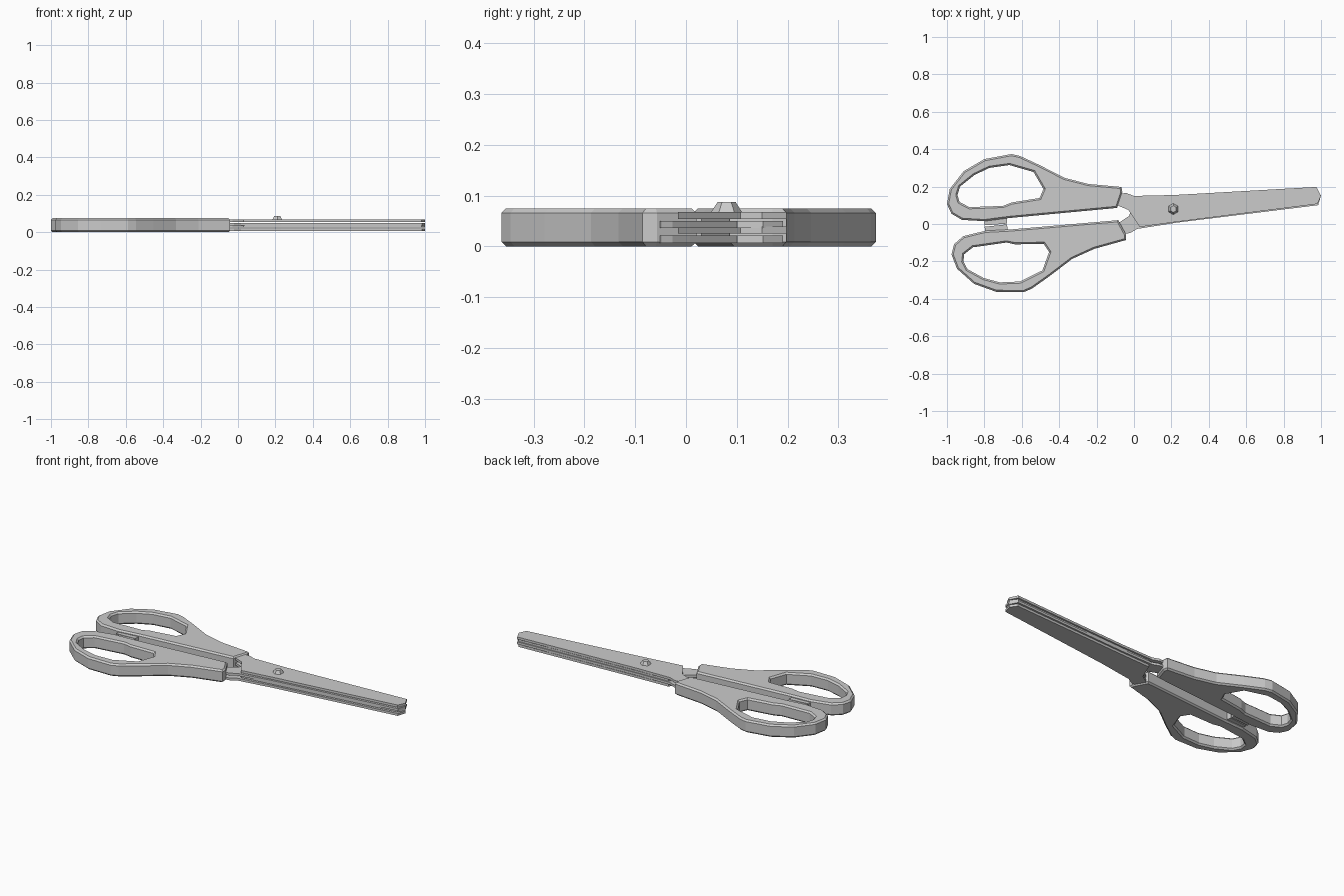
import bpy, bmesh, math
from mathutils import Matrix, Vector

cube = bpy.data.objects.get("Cube")
if cube:
    bpy.data.objects.remove(cube)

grey = bpy.data.materials.new("plain grey")
grey.use_nodes = True
grey.diffuse_color = (0.6, 0.6, 0.6, 1)
grey.node_tree.nodes["Principled BSDF"].inputs["Base Color"].default_value = (0.6, 0.6, 0.6, 1)

# The second half is the first one turned over about the closed blade axis
PIVOT = Vector((0.21, 0.08, 0.0405))
AXIS = Vector((1, 0.09, 0))
TURN = (Matrix.Translation(PIVOT) @ Matrix.Rotation(math.pi, 4, AXIS)
        @ Matrix.Translation(-PIVOT))


def slab(name, loops, low, high, bevel=0.0):
    """Flat plate from an outline and optional holes, with chamfered rims."""
    curve = bpy.data.curves.new(name, 'CURVE')
    curve.dimensions = '2D'
    curve.fill_mode = 'BOTH'
    curve.extrude = (high - low) / 2 - bevel
    curve.bevel_depth = bevel
    curve.bevel_resolution = 0
    curve.offset = -bevel
    for loop in loops:
        spline = curve.splines.new('POLY')
        spline.points.add(len(loop) - 1)
        spline.use_cyclic_u = True
        for point, (x, y) in zip(spline.points, loop):
            point.co = (x, y, 0, 1)
    temp = bpy.data.objects.new(name + "_curve", curve)
    bpy.context.collection.objects.link(temp)
    mesh = bpy.data.meshes.new_from_object(
        temp.evaluated_get(bpy.context.evaluated_depsgraph_get()))
    bpy.data.objects.remove(temp)
    mesh.transform(Matrix.Translation((0, 0, (low + high) / 2)))
    bm = bmesh.new()
    bm.from_mesh(mesh)
    bmesh.ops.remove_doubles(bm, verts=bm.verts, dist=0.0002)
    bmesh.ops.recalc_face_normals(bm, faces=bm.faces)
    for face in bm.faces:
        face.smooth = False
    bm.to_mesh(mesh)
    bm.free()
    return add(name, mesh)


def add(name, mesh):
    mesh.materials.clear()
    mesh.materials.append(grey)
    obj = bpy.data.objects.new(name, mesh)
    bpy.context.collection.objects.link(obj)
    return obj


# Outlines of one half
grip = [(-1, .107), (-.985, .187), (-.91, .283), (-.8, .347), (-.655, .374),
        (-.61, .364), (-.505, .315), (-.37, .246), (-.243, .214), (-.067, .198),
        (-.062, .17), (-.09, .086), (-.666, .032), (-.8, .015), (-.92, .022),
        (-.976, .055)]
finger_hole = [(-.944, .155), (-.93, .2), (-.853, .262), (-.773, .3),
               (-.666, .315), (-.537, .278), (-.484, .187), (-.505, .139),
               (-.655, .115), (-.7, .097), (-.88, .09), (-.933, .118)]
blade = [(-.15, .16), (-.04, .165), (0, .15), (.217, .155), (.976, .198),
         (1, .15), (.98, .107), (.217, .01), (.03, -.016), (-.03, .075),
         (-.09, .1), (-.15, .1)]
stop = [(-.8, -.007), (-.8, .05), (-.68, .05), (-.68, .002)]

half = [
    slab("handle", [grip, finger_hole], 0.003, 0.078, 0.009),
    slab("blade_outer_plate", [blade], 0.057, 0.071),
    slab("blade_inner_plate", [blade], 0.028, 0.042),
    slab("handle_stop", [stop], 0.016, 0.065),
]
for part in half:
    other = add("turned_" + part.name, part.data.copy())
    other.data.transform(TURN)

# Pivot screw: low six-sided domed head
bm = bmesh.new()
bmesh.ops.create_cone(bm, cap_ends=True, segments=6, radius1=0.032,
                      radius2=0.018, depth=0.022,
                      matrix=Matrix.Translation((PIVOT.x, PIVOT.y, 0.079)))
mesh = bpy.data.meshes.new("pivot_screw")
bm.to_mesh(mesh)
bm.free()
add("pivot_screw", mesh)

# Rest the model on the ground
objects = [o for o in bpy.context.collection.objects if o.type == 'MESH' and grey.name in o.data.materials]
lowest = min(v.co.z for o in objects for v in o.data.vertices)
for o in objects:
    o.data.transform(Matrix.Translation((0, 0, -lowest)))
